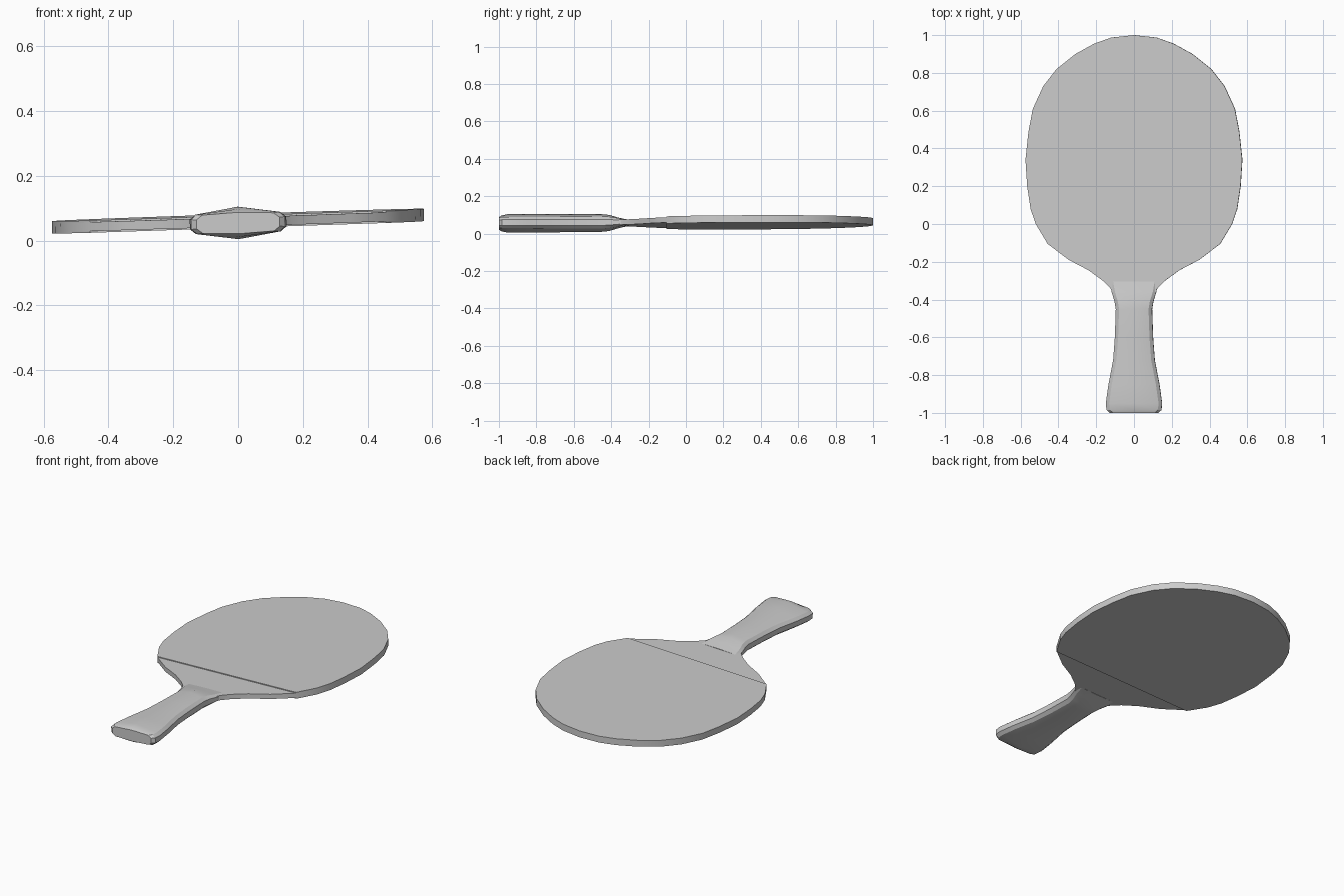
import bpy, bmesh, math

if "Cube" in bpy.data.objects:
    bpy.data.objects.remove(bpy.data.objects["Cube"])

grey = bpy.data.materials.new("plain grey")
grey.use_nodes = True
colour = (0.6, 0.6, 0.6, 1)
grey.diffuse_color = colour
grey.node_tree.nodes["Principled BSDF"].inputs["Base Color"].default_value = colour


def finish(name, bm):
    """Turn the bmesh into an object lying at the paddle's slight tilt."""
    bmesh.ops.recalc_face_normals(bm, faces=bm.faces)
    mesh = bpy.data.meshes.new(name)
    bm.to_mesh(mesh)
    bm.free()
    mesh.materials.append(grey)
    obj = bpy.data.objects.new(name, mesh)
    bpy.context.collection.objects.link(obj)
    obj.location.z = 0.0585
    obj.rotation_euler = (0.0045, math.radians(-1.9), 0)
    bpy.ops.object.select_all(action='DESELECT')
    obj.select_set(True)
    bpy.context.view_layer.objects.active = obj
    bpy.ops.object.shade_smooth_by_angle(angle=math.radians(25))
    return obj


def slab(name, half, low, high):
    """Extrude a half outline, mirrored in x, between two heights."""
    outline = half + [(-x, y) for x, y in reversed(half) if x > 0]
    bm = bmesh.new()
    base = bm.faces.new([bm.verts.new((x, y, low)) for x, y in outline])
    new = bmesh.ops.extrude_face_region(bm, geom=[base])["geom"]
    for v in new:
        if isinstance(v, bmesh.types.BMVert):
            v.co.z = high
    return finish(name, bm)


# Blade outline, tip to shoulder, then the neck that runs into the handle
head = [(0, 1), (0.12, 0.987), (0.21, 0.955), (0.31, 0.9), (0.41, 0.82),
        (0.48, 0.73), (0.535, 0.61), (0.558, 0.49), (0.574, 0.34),
        (0.565, 0.2), (0.547, 0.08), (0.52, 0), (0.457, -0.105)]
neck = [(0.345, -0.19), (0.24, -0.245), (0.165, -0.3), (0.125, -0.34),
        (0.08, -0.42)]

slab("blade_core", head + neck, -0.014, 0.014)
slab("top_rubber", head, 0.014, 0.019)
slab("bottom_rubber", head, -0.019, -0.014)

# Handle: lofted ridged sections (y, half width, side height, ridge height)
sections = [(-1, 0.128, 0.028, 0.033), (-0.985, 0.145, 0.03, 0.043),
            (-0.95, 0.149, 0.03, 0.05), (-0.85, 0.135, 0.03, 0.05),
            (-0.72, 0.11, 0.031, 0.049), (-0.6, 0.101, 0.032, 0.048),
            (-0.45, 0.096, 0.032, 0.047), (-0.41, 0.103, 0.03, 0.043),
            (-0.36, 0.118, 0.022, 0.028), (-0.305, 0.128, 0.014, 0.016)]
bm = bmesh.new()
rings = []
for y, w, side, ridge in sections:
    quarter = [(w, side * 0.5), (w - 0.018, side)]
    upper = quarter + [(0, ridge)] + [(-x, z) for x, z in reversed(quarter)]
    loop = upper + [(-x, -z) for x, z in upper]
    rings.append([bm.verts.new((x, y, z)) for x, z in loop])
for a, b in zip(rings, rings[1:]):
    for i in range(len(a)):
        j = (i + 1) % len(a)
        bm.faces.new((a[i], a[j], b[j], b[i]))
bm.faces.new(rings[0])
bm.faces.new(rings[-1])
finish("handle", bm)
